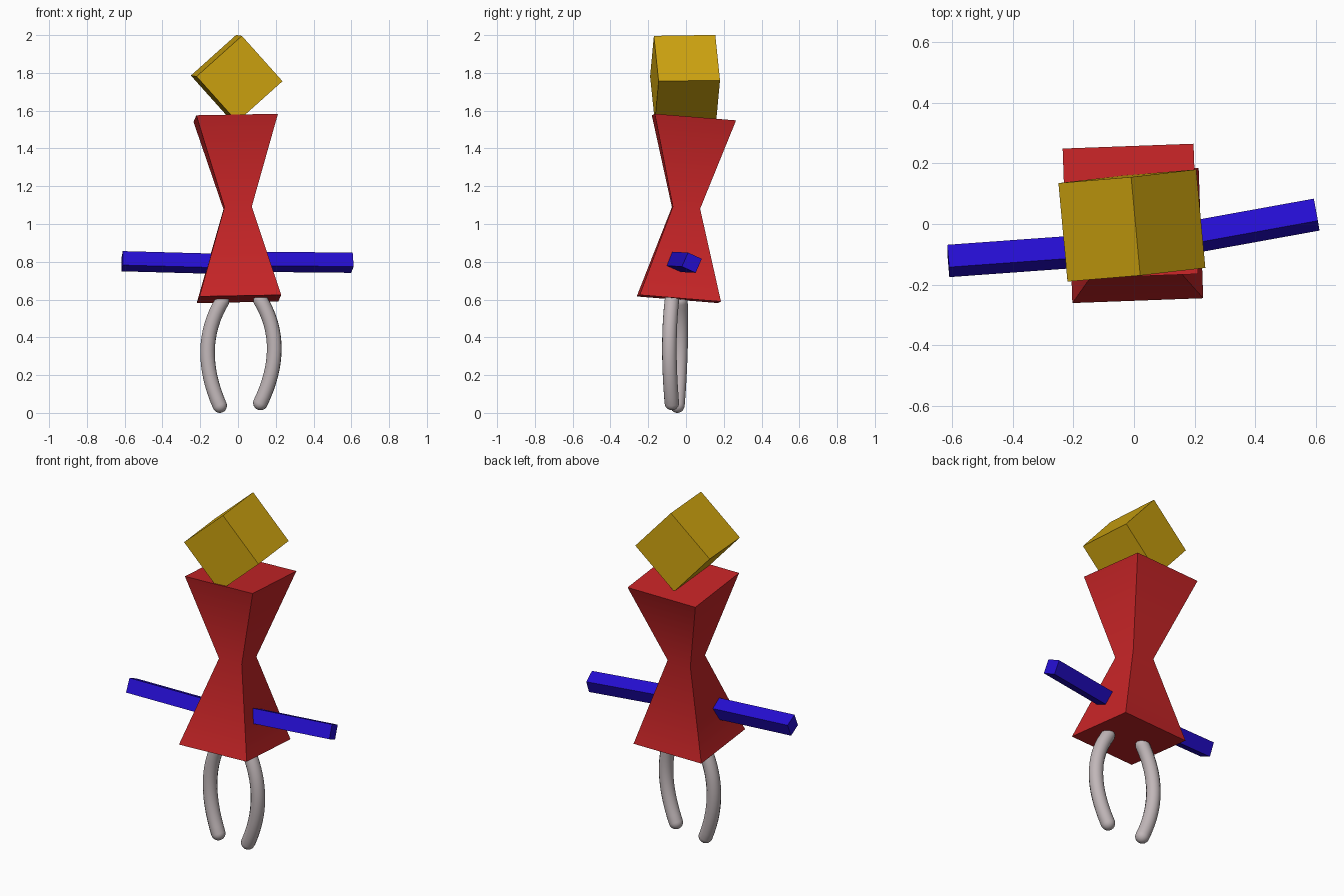
import bpy, bmesh, math
from mathutils import Matrix, Vector

if "Cube" in bpy.data.objects:
    bpy.data.objects.remove(bpy.data.objects["Cube"], do_unlink=True)


def material(name, rgb):
    mat = bpy.data.materials.new(name)
    mat.use_nodes = True
    mat.diffuse_color = (*rgb, 1)
    mat.node_tree.nodes["Principled BSDF"].inputs["Base Color"].default_value = (*rgb, 1)
    return mat


gold = material("gold", (0.62, 0.37, 0.005))
red = material("red", (0.57, 0.018, 0.02))
blue = material("blue", (0.018, 0.004, 0.63))
grey = material("pale grey", (0.53, 0.47, 0.48))


def add_object(name, data, mat):
    data.materials.append(mat)
    obj = bpy.data.objects.new(name, data)
    bpy.context.collection.objects.link(obj)
    return obj


def finish(name, bm, mat):
    bmesh.ops.recalc_face_normals(bm, faces=bm.faces)
    mesh = bpy.data.meshes.new(name)
    bm.to_mesh(mesh)
    bm.free()
    return add_object(name, mesh, mat)


def smooth(obj, degrees):
    bpy.ops.object.select_all(action="DESELECT")
    obj.select_set(True)
    bpy.context.view_layer.objects.active = obj
    bpy.ops.object.shade_smooth_by_angle(angle=math.radians(degrees))


def box(name, mat, centre, u, v, w):
    """Box with the three given edge vectors."""
    axes = Matrix((u, v, w)).transposed().to_4x4()
    bm = bmesh.new()
    bmesh.ops.create_cube(bm, size=1, matrix=Matrix.Translation(centre) @ axes)
    return finish(name, bm, mat)


# Head: a cube balanced on its edge
box("head", gold, (-0.007, -0.005, 1.771),
    (0.215, 0.025, -0.24), (-0.24, -0.02, -0.215), (0.03, -0.325, -0.005))

# Torso: square hourglass with a slight lean
u, v = Vector((0.216, 0.008, 0.004)), Vector((-0.0075, 0.215, -0.0175))
sections = [((0.005, -0.038, 0.603), 1), ((-0.002, 0, 1.085), 0.335),
            ((-0.012, 0.042, 1.562), 1)]
bm = bmesh.new()
rings = [[bm.verts.new(Vector(c) + (u * a + v * b) * s)
          for a, b in ((-1, -1), (1, -1), (1, 1), (-1, 1))] for c, s in sections]
for low, high in zip(rings, rings[1:]):
    for i in range(4):
        j = (i + 1) % 4
        bm.faces.new((low[i], low[j], high[j], high[i]))
bm.faces.new(rings[0])
bm.faces.new(rings[-1])
smooth(finish("torso", bm, red), 40)


# Arms: square bars rolled about their length
def arm(name, inner, outer, size=0.081, roll=-24):
    inner, outer = Vector(inner), Vector(outer)
    along = outer - inner
    x = along.normalized() * (1 if along.x > 0 else -1)
    y = Vector((0, 0, 1)).cross(x).normalized()
    turn = Matrix.Rotation(math.radians(roll), 3, x)
    box(name, blue, (inner + outer) / 2, along, turn @ y * size, turn @ x.cross(y) * size)


arm("left_arm", (0.1, -0.06, 0.8), (0.603, 0.031, 0.795))
arm("right_arm", (-0.1, -0.085, 0.789), (-0.613, -0.122, 0.803))


# Legs: bowed tubes with rounded ends
def leg(name, top, middle, bottom, radius=0.039, steps=16, cap=6):
    a, m, c = map(Vector, (top, middle, bottom))
    b = m * 2 - (a + c) / 2
    path = [(a * (1 - t) ** 2 + b * 2 * t * (1 - t) + c * t * t, 1)
            for t in (i / steps for i in range(steps + 1))]
    start, end = (a - b).normalized(), (c - b).normalized()
    for i in range(1, cap + 1):
        angle = math.pi / 2 * i / cap
        reach, width = radius * math.sin(angle), max(math.cos(angle), 0.01)
        path.append((c + end * reach, width))
        path.insert(0, (a + start * reach, width))
    curve = bpy.data.curves.new(name, "CURVE")
    curve.dimensions = "3D"
    curve.bevel_depth = radius
    curve.bevel_resolution = 5
    curve.use_fill_caps = True
    spline = curve.splines.new("POLY")
    spline.points.add(len(path) - 1)
    for point, (co, width) in zip(spline.points, path):
        point.co = (*co, 1)
        point.radius = width
    obj = add_object(name, curve, grey)
    bpy.ops.object.select_all(action="DESELECT")
    obj.select_set(True)
    bpy.context.view_layer.objects.active = obj
    bpy.ops.object.convert(target="MESH")
    smooth(bpy.context.object, 60)


leg("left_leg", (0.12, -0.075, 0.595), (0.192, -0.088, 0.34), (0.119, -0.075, 0.053))
leg("right_leg", (-0.085, -0.03, 0.59), (-0.161, -0.03, 0.33), (-0.097, -0.046, 0.039))
